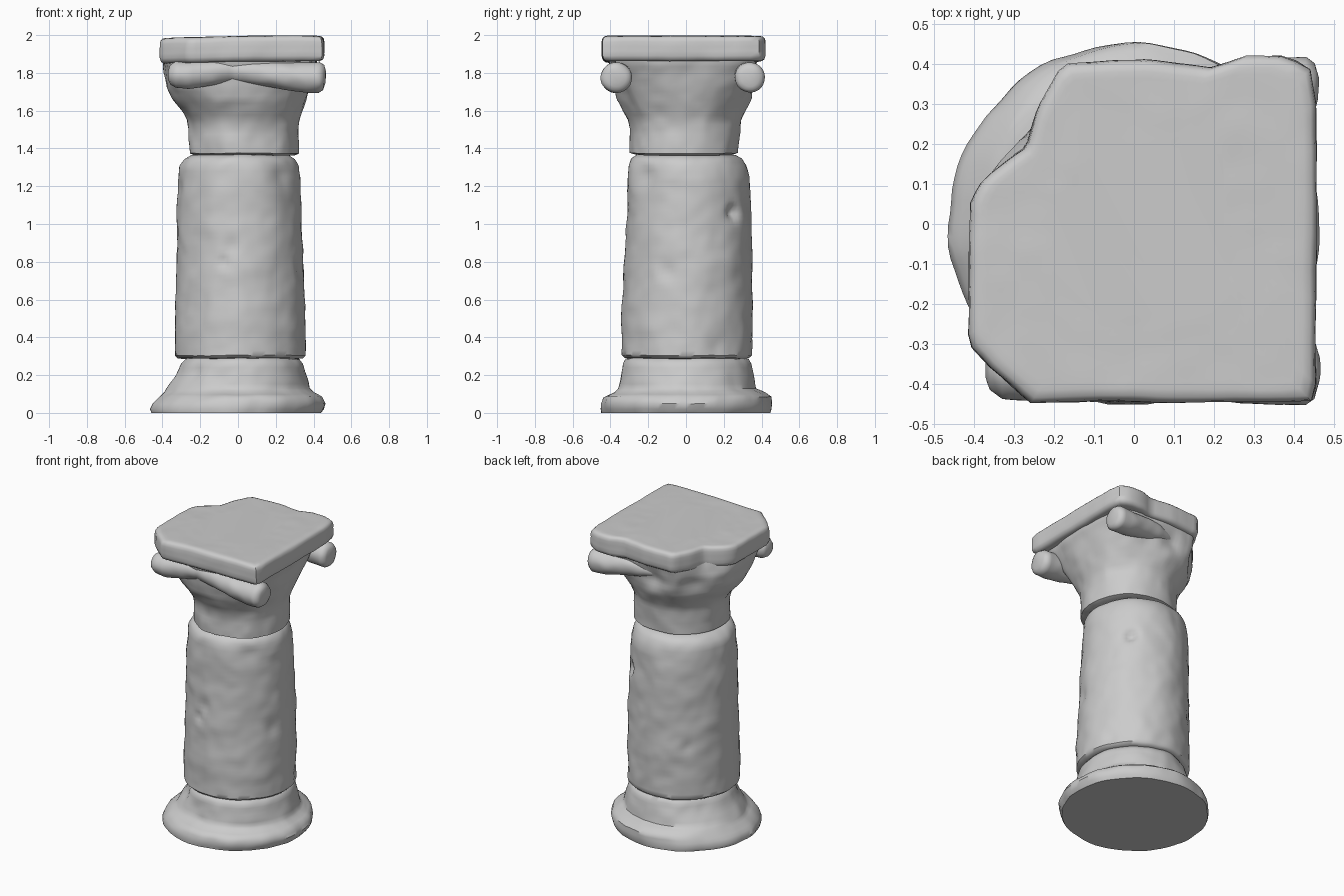
import bpy, bmesh
from math import sin, cos, pi, exp, tau
from mathutils import Vector, noise

N = 96  # segments around


def angles(n=N):
    return [tau * i / n for i in range(n)]


def oval(z, x0, x1, y0, y1):
    """Ring given by its extents in x and y."""
    cx, cy, rx, ry = (x0 + x1) / 2, (y0 + y1) / 2, (x1 - x0) / 2, (y1 - y0) / 2
    return [Vector((cx + rx * cos(a), cy + ry * sin(a), z)) for a in angles()]


def plan(outline, z, scale):
    """Ring following a polygon outline, sampled by angle from the centre."""
    ring = []
    for a in angles():
        d = Vector((cos(a), sin(a)))
        r = 0.4
        for i, p in enumerate(outline):
            p, q = Vector(p), Vector(outline[(i + 1) % len(outline)])
            e = q - p
            det = d.x * e.y - d.y * e.x
            if abs(det) < 1e-9:
                continue
            t = (p.x * e.y - p.y * e.x) / det
            s = (p.x * d.y - p.y * d.x) / det
            if t > 0 and 0 <= s <= 1:
                r = t
        ring.append(Vector((d.x * r * scale, d.y * r * scale, z)))
    return ring


def mix(a, b, f):
    return [p.lerp(q, f) for p, q in zip(a, b)]


def loft(name, rings, step=0.025, rough=0.006, dents=()):
    """Skin the rings, then weather the surface with noise and dents."""
    dense = [rings[0]]
    for a, b in zip(rings, rings[1:]):
        k = max(1, round(max((p - q).length for p, q in zip(a, b)) / step))
        dense += [mix(a, b, (j + 1) / k) for j in range(k)]
    bm = bmesh.new()
    rows = [[bm.verts.new(p) for p in ring] for ring in dense]
    n = len(rows[0])
    for a, b in zip(rows, rows[1:]):
        for i in range(n):
            j = (i + 1) % n
            bm.faces.new((a[i], a[j], b[j], b[i]))
    bm.faces.new(rows[0][::-1])
    bm.faces.new(rows[-1])
    for v in bm.verts:
        p = v.co.copy()
        off = noise.noise_vector(p * 6) * rough + noise.noise_vector(p * 15) * rough * 0.5
        inward = Vector((-p.x, -p.y, 0)).normalized()
        for pos, size, depth in dents:
            off += inward * depth * exp(-((p - Vector(pos)).length / size) ** 2)
        off.z *= 0.5
        v.co = p + off
        v.co.z = min(2.0, max(0.0, v.co.z))
        if p.z == 0:
            v.co.z = 0
    bmesh.ops.recalc_face_normals(bm, faces=bm.faces)
    me = bpy.data.meshes.new(name)
    bm.to_mesh(me)
    bm.free()
    ob = bpy.data.objects.new(name, me)
    bpy.context.collection.objects.link(ob)
    bpy.ops.object.select_all(action='DESELECT')
    ob.select_set(True)
    bpy.context.view_layer.objects.active = ob
    bpy.ops.object.shade_smooth_by_angle(angle=0.8)
    return ob


# Base: flared round foot with a worn lip
loft("base", [oval(*r) for r in (
    (0.0, -.46, .44, -.445, .445), (.02, -.465, .455, -.45, .452),
    (.05, -.45, .465, -.45, .452), (.085, -.415, .445, -.435, .45),
    (.11, -.388, .40, -.38, .42), (.13, -.375, .38, -.357, .375),
    (.20, -.33, .36, -.345, .36), (.26, -.30, .345, -.335, .345),
    (.285, -.275, .325, -.32, .33), (.30, -.24, .28, -.28, .28))],
    rough=.009, dents=[((-.25, -.25, .22), .06, .025), ((-.1, -.33, .2), .07, .012),
                       ((-.27, .2, .22), .08, .015)])

# Shaft: tapering drum with chips
loft("shaft", [oval(*r) for r in (
    (.285, -.26, .29, -.27, .28), (.29, -.315, .345, -.325, .335),
    (.305, -.33, .36, -.34, .35), (.50, -.33, .355, -.34, .35),
    (.80, -.325, .345, -.325, .35), (1.05, -.325, .335, -.315, .345),
    (1.25, -.315, .33, -.31, .335), (1.31, -.31, .32, -.305, .32),
    (1.345, -.285, .30, -.29, .30), (1.365, -.25, .27, -.26, .265))],
    rough=.008, dents=[((-.08, -.33, .80), .03, .025), ((-.03, -.33, .88), .05, .012),
                       ((.23, .25, 1.06), .035, .04), ((.24, -.22, 1.25), .06, .02),
                       ((-.3, -.05, 1.2), .05, .012), ((.33, -.1, .75), .05, .012),
                       ((-.2, .27, .65), .04, .015), ((.3, .15, .35), .05, .015)])

# Broken outline shared by the top slab and the bell beneath it
outline = [(.455, -.43), (.44, -.445), (-.26, -.445), (-.30, -.41), (-.36, -.36),
           (-.415, -.30), (-.41, .06), (-.38, .11), (-.27, .19), (-.24, .29),
           (-.18, .40), (.03, .41), (.20, .39), (.27, .42), (.38, .42),
           (.44, .39), (.455, .30)]

# Capital bell: round neck flaring up to the broken outline
bell = [(1.365, -.23, .30, -.27, .25, 0, 1), (1.375, -.255, .325, -.30, .28, 0, 1),
        (1.50, -.26, .325, -.30, .285, 0, 1), (1.55, -.27, .33, -.312, .29, 0, 1),
        (1.60, -.292, .34, -.335, .31, .05, .9), (1.66, -.335, .355, -.36, .34, .15, .9),
        (1.72, -.375, .37, -.37, .36, .3, .9), (1.80, -.405, .38, -.37, .37, .5, .93),
        (1.85, -.41, .39, -.37, .37, .7, .94), (1.89, -.40, .39, -.37, .37, .8, .94)]
loft("capital_bell", [mix(oval(*b[:5]), plan(outline, b[0], b[6]), b[5]) for b in bell],
     rough=.010, dents=[((-.28, .28, 1.74), .08, .03), ((0, .37, 1.76), .07, .03)])

# Top slab
slab = loft("top_slab", [plan(outline, z, s) for z, s in (
    (1.862, .5), (1.862, .95), (1.872, .985), (1.89, 1), (1.965, 1), (1.982, .992),
    (1.992, .97), (1.996, .93), (1.997, .5))], rough=.005)
for v in slab.data.vertices:
    v.co.z -= .012 * max(0, .1 - v.co.x) / .5


# Scroll rolls under the slab, thinner in the middle
def roll(name, sections):
    loft(name, [[Vector((x, y + r * cos(a), z + r * sin(a))) for a in angles(40)]
                for x, y, z, r in sections], step=.02, rough=.008)


roll("front_roll", [
    (-.372, -.36, 1.79, .02), (-.36, -.362, 1.79, .05), (-.33, -.367, 1.79, .068),
    (-.26, -.37, 1.788, .072), (-.14, -.365, 1.80, .064), (-.03, -.35, 1.81, .055),
    (.10, -.36, 1.80, .064), (.25, -.368, 1.783, .074), (.36, -.368, 1.777, .08),
    (.43, -.368, 1.775, .08), (.452, -.368, 1.775, .066), (.462, -.368, 1.775, .03)])
roll("back_roll", [
    (.0, .32, 1.80, .03), (.10, .325, 1.80, .055), (.22, .33, 1.79, .068),
    (.34, .335, 1.78, .076), (.43, .337, 1.775, .078),
    (.452, .337, 1.775, .064), (.462, .337, 1.775, .03)])
